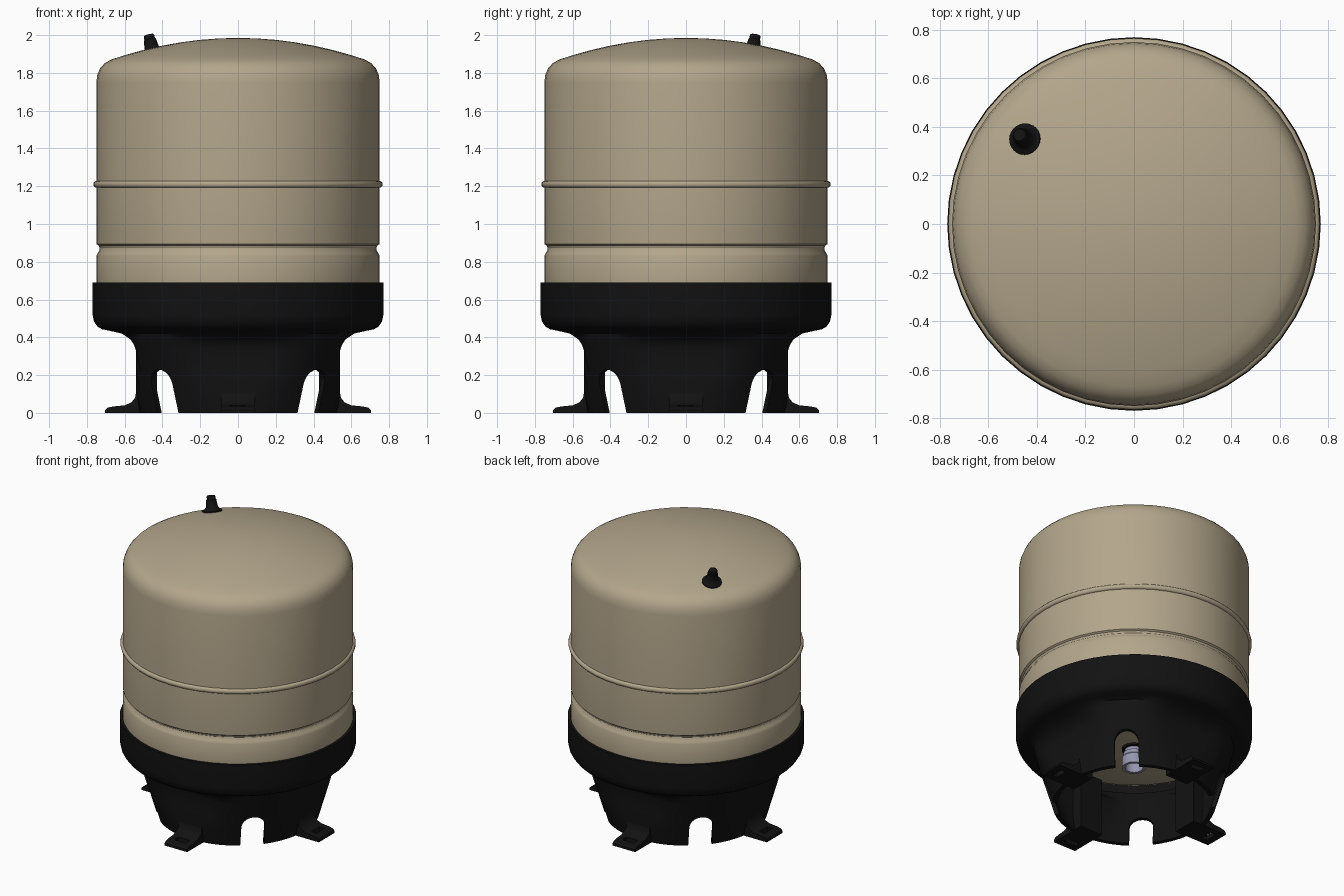
import bpy, bmesh, math
from mathutils import Vector, Matrix

if "Cube" in bpy.data.objects:
    bpy.data.objects.remove(bpy.data.objects["Cube"])


def material(name, rgb):
    m = bpy.data.materials.new(name)
    m.diffuse_color = (*rgb, 1)
    m.use_nodes = True
    m.node_tree.nodes["Principled BSDF"].inputs["Base Color"].default_value = m.diffuse_color
    return m


TAN = material("tan_paint", (0.45, 0.38, 0.26))
BLACK = material("black_plastic", (0.006, 0.006, 0.006))
STEEL = material("steel", (0.30, 0.30, 0.42))


def finish(name, bm, mat, smooth=True):
    bmesh.ops.remove_doubles(bm, verts=bm.verts, dist=1e-5)
    bmesh.ops.recalc_face_normals(bm, faces=bm.faces)
    me = bpy.data.meshes.new(name)
    bm.to_mesh(me)
    bm.free()
    ob = bpy.data.objects.new(name, me)
    bpy.context.collection.objects.link(ob)
    if mat:
        me.materials.append(mat)
    if smooth:
        shade(ob)
    return ob


def activate(ob):
    bpy.ops.object.select_all(action='DESELECT')
    ob.select_set(True)
    bpy.context.view_layer.objects.active = ob


def shade(ob):
    activate(ob)
    bpy.ops.object.shade_smooth_by_angle(angle=math.radians(32))


def lathe(name, prof, mat, segs=48, closed=False, limit=None, smooth=True):
    """Spin (radius, z) points; limit(z) squares the radius off on the axes."""
    bm = bmesh.new()
    rings = []
    for r, z in prof:
        ring = []
        for i in range(segs):
            a = 2 * math.pi * i / segs
            c, s = math.cos(a), math.sin(a)
            q = min(r, limit(r, z) / max(abs(c), abs(s))) if limit else r
            ring.append(bm.verts.new((q * c, q * s, z)))
        rings.append(ring)
    n = len(rings)
    for k in range(n if closed else n - 1):
        a, b = rings[k], rings[(k + 1) % n]
        for i in range(segs):
            j = (i + 1) % segs
            bm.faces.new((a[i], a[j], b[j], b[i]))
    return finish(name, bm, mat, smooth)


def prism(name, pts, y0, y1, angle, mat=None, smooth=False):
    """Extrude an (x, z) outline along y, then turn it about z."""
    bm = bmesh.new()
    a = [bm.verts.new((x, y0, z)) for x, z in pts]
    b = [bm.verts.new((x, y1, z)) for x, z in pts]
    bm.faces.new(a)
    bm.faces.new(b[::-1])
    for i in range(len(pts)):
        j = (i + 1) % len(pts)
        bm.faces.new((a[i], b[i], b[j], a[j]))
    bmesh.ops.rotate(bm, verts=bm.verts, matrix=Matrix.Rotation(angle, 3, 'Z'))
    return finish(name, bm, mat, smooth)


def cut(ob, cutter):
    activate(ob)
    mod = ob.modifiers.new("cut", 'BOOLEAN')
    mod.operation = 'DIFFERENCE'
    mod.solver = 'EXACT'
    mod.object = cutter
    bpy.ops.object.modifier_apply(modifier=mod.name)
    bpy.data.objects.remove(cutter)


# Tank shell: shallow domes, rolled bead and pressed groove
def dome(r):
    return r * r / 3.94


tank = [(r, 0.42 + dome(r)) for r in (0, 0.15, 0.3, 0.45, 0.58, 0.66)]
tank += [(0.705, 0.555), (0.735, 0.58), (0.75, 0.62), (0.75, 0.83),
         (0.744, 0.845), (0.735, 0.858), (0.732, 0.872), (0.737, 0.885),
         (0.749, 0.893), (0.75, 0.9), (0.75, 1.192)]
tank += [(0.75 + 0.016 * math.sin(t * math.pi / 6),
          1.21 - 0.018 * math.cos(t * math.pi / 6)) for t in range(1, 6)]
tank += [(0.75, 1.228), (0.75, 1.75), (0.745, 1.79), (0.73, 1.825), (0.705, 1.852)]
tank += [(r, 1.985 - dome(r)) for r in (0.67, 0.6, 0.5, 0.4, 0.3, 0.2, 0.1, 0)]
lathe("tank_shell", tank, TAN)

# Base: skirt over a tapered stand, flattened above each foot
CURVE = [(0, 0.54), (0.33, 0.54), (0.36, 0.55), (0.39, 0.57),
         (0.42, 0.615), (0.437, 0.69)]


def limit(r, z):
    if z > 0.4371:
        return 9
    wall = 0 if r > cone(z) - 0.01 else 0.03
    for (z0, l0), (z1, l1) in zip(CURVE, CURVE[1:]):
        if z <= z1 + 1e-6:
            return l0 + (l1 - l0) * (z - z0) / (z1 - z0) - wall
    return 9


def cone(z):
    return 0.53 + 0.29 * z


outer = [(0.77, 0.69), (0.77, 0.52), (0.763, 0.485), (0.745, 0.458),
         (0.72, 0.443), (0.69, 0.437)]
outer += [(cone(z), z) for z in (0.42, 0.39, 0.36, 0.33, 0.22, 0.11, 0)]
inner = [(cone(z) - 0.03, z) for z in (0, 0.11, 0.22, 0.33, 0.36, 0.39, 0.42)]
inner += [(0.64, 0.46), (0.69, 0.465), (0.735, 0.49), (0.751, 0.54), (0.751, 0.69)]
base = lathe("base_stand", outer + inner, BLACK, closed=True, limit=limit, smooth=False)

# Arched openings on the diagonals
arch = [(-0.078, -0.05), (0.078, -0.05)]
arch += [(0.078 * math.cos(t * math.pi / 10), 0.152 + 0.078 * math.sin(t * math.pi / 10))
         for t in range(11)]
for k in range(4):
    cut(base, prism("arch_cutter", arch, 0.3, 0.9, math.radians(45 + 90 * k)))
shade(base)

# Feet: upright post with a flared, slotted toe
foot = [(0.43, 0), (0.705, 0), (0.703, 0.015), (0.69, 0.028), (0.66, 0.034),
        (0.60, 0.04), (0.565, 0.055), (0.545, 0.08), (0.538, 0.12),
        (0.538, 0.41), (0.43, 0.41)]
slot = [(0.615, -0.05), (0.655, -0.05), (0.655, 0.1), (0.615, 0.1)]
for k, side in enumerate(("right", "back", "left", "front")):
    a = math.pi / 2 * k
    ob = prism(side + "_foot", foot, -0.09, 0.09, a, BLACK)
    cut(ob, prism("slot_cutter", slot, -0.045, 0.045, a))
    shade(ob)

# Water connection under the tank
lathe("pipe_connection", [(0.06, 0.46), (0.06, 0.39), (0.07, 0.385), (0.07, 0.36),
      (0.078, 0.35), (0.078, 0.28), (0.058, 0.28), (0.058, 0.36), (0, 0.36)], STEEL, 24)
lathe("pipe_seal", [(0.06, 0.45), (0.08, 0.45), (0.08, 0.41), (0.06, 0.41)],
      BLACK, 24, closed=True)

# Air valve standing square to the dome
valve = lathe("air_valve", [(0, -0.01), (0.066, -0.01), (0.065, 0.006), (0.05, 0.014),
              (0.04, 0.026), (0.036, 0.05), (0.033, 0.075), (0.029, 0.078),
              (0.028, 0.098), (0.025, 0.102), (0, 0.102)], BLACK, 24)
p = Vector((-0.45, 0.35, 0))
p.z = 1.985 - dome(p.length)
normal = Vector((p.x / 1.97, p.y / 1.97, 1)).normalized()
valve.matrix_world = (Matrix.Translation(p)
                      @ Vector((0, 0, 1)).rotation_difference(normal).to_matrix().to_4x4())
